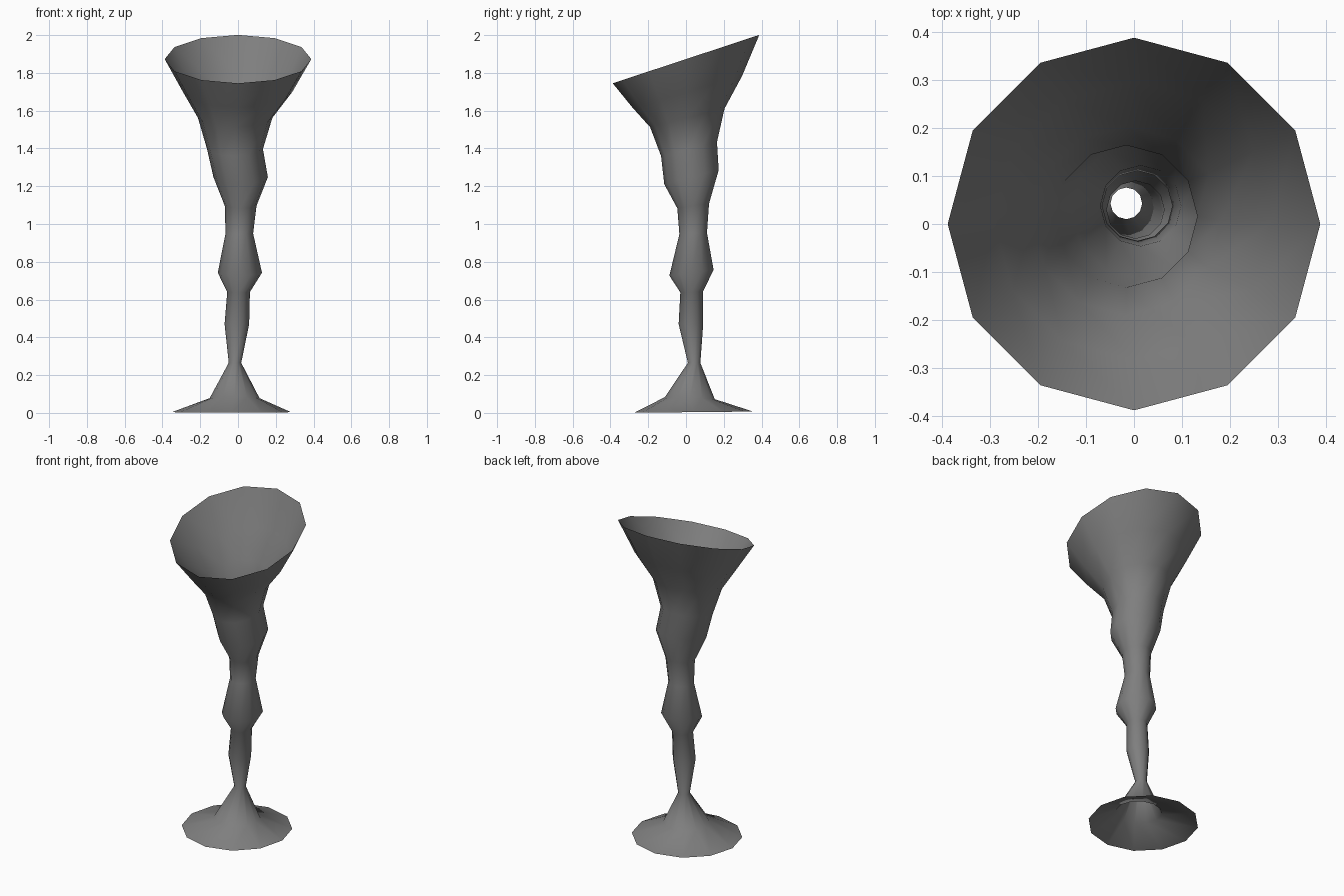
import bpy, bmesh, math

cube = bpy.data.objects.get("Cube")
if cube:
    bpy.data.objects.remove(cube)

SIDES = 12

grey = bpy.data.materials.new("dark_grey")
grey.use_nodes = True
colour = (0.21, 0.21, 0.21, 1)
grey.diffuse_color = colour
grey.node_tree.nodes["Principled BSDF"].inputs["Base Color"].default_value = colour

# Rings from foot to rim: centre x, centre y, height, radius, rise towards the back
rings = [
    (-0.035, 0.04, 0.004, 0.315, 0.01),
    (-0.018, 0.02, 0.078, 0.132, -0.04),
    (-0.016, 0.043, 0.265, 0.033, 0),
    (-0.006, 0.026, 0.47, 0.065, 0),
    (0.003, 0.03, 0.64, 0.06, 0.04),
    (0.01, 0.029, 0.742, 0.117, 0.13),
    (0.007, 0.038, 0.95, 0.073, 0.05),
    (0.014, 0.038, 1.096, 0.084, 0.15),
    (0.014, 0.029, 1.248, 0.144, 0.26),
    (-0.016, 0.016, 1.397, 0.148, 0.25),
    (-0.015, 0.007, 1.562, 0.197, 0.25),
    (-0.002, 0.007, 1.70, 0.29, 0.29),
    (0, 0, 1.873, 0.388, 0.33),
]


def add_ring(bm, cx, cy, z, radius, rise):
    verts = []
    for i in range(SIDES):
        a = math.tau * i / SIDES
        dy = radius * math.sin(a)
        verts.append(bm.verts.new((cx + radius * math.cos(a), cy + dy, z + rise * dy)))
    return verts


# Thin open vase skinned through the leaning rings
bm = bmesh.new()
loops = [add_ring(bm, *ring) for ring in rings]
for low, high in zip(loops, loops[1:]):
    for i in range(SIDES):
        j = (i + 1) % SIDES
        bm.faces.new((low[i], low[j], high[j], high[i]))
for face in bm.faces:
    face.smooth = True

mesh = bpy.data.meshes.new("vase")
bm.to_mesh(mesh)
bm.free()
mesh.materials.append(grey)
vase = bpy.data.objects.new("vase", mesh)
bpy.context.collection.objects.link(vase)
